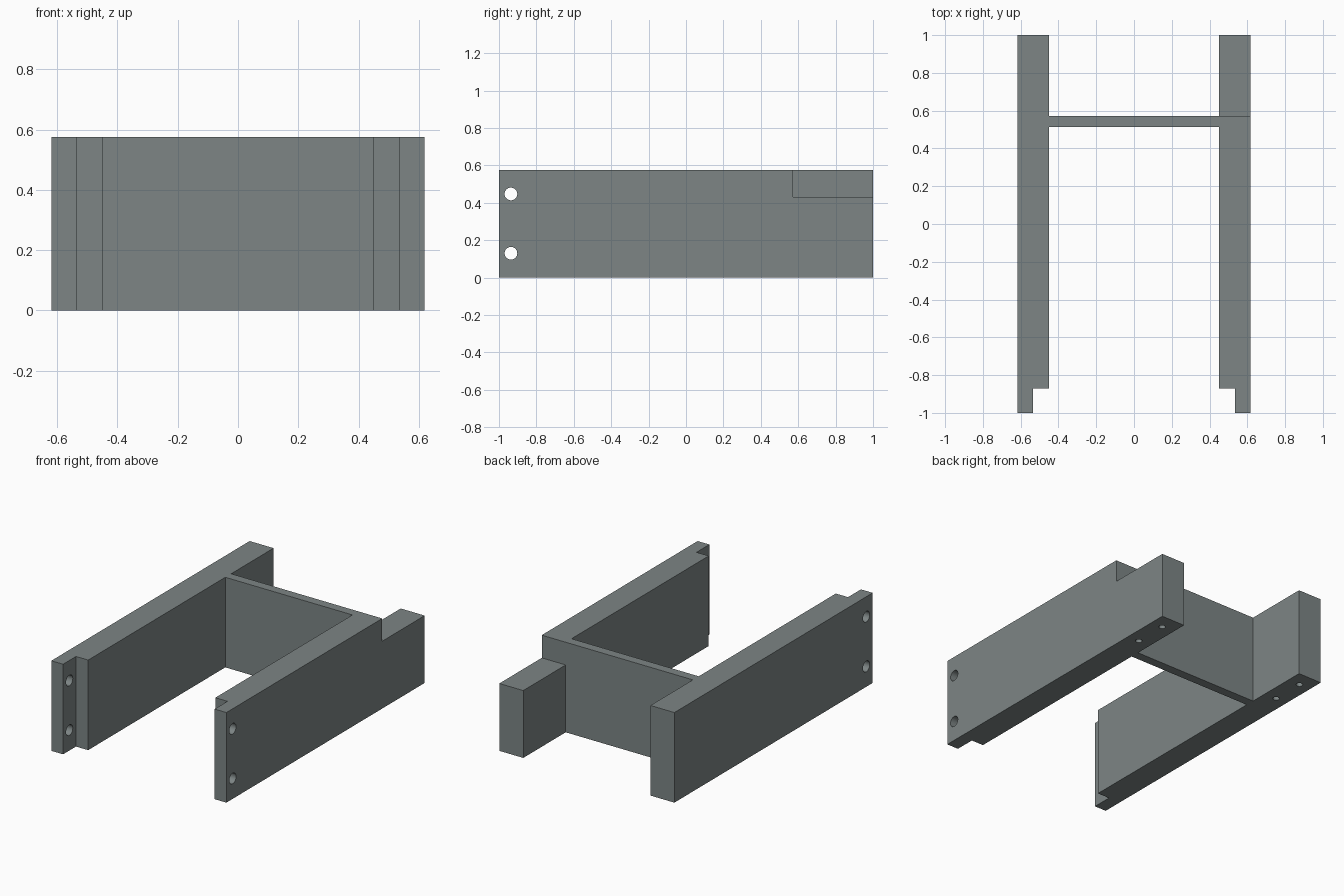
import bpy, bmesh, math
from mathutils import Matrix

if "Cube" in bpy.data.objects:
    bpy.data.objects.remove(bpy.data.objects["Cube"])

H = 0.575                                # overall height
OUT, MID, INN = 0.618, 0.535, 0.449      # arm outer, tongue inner, arm inner x
PLATE_F, PLATE_B = 0.513, 0.572          # cross plate front and back y
SHOULDER = -0.87                         # where the thin front tongues begin

grey = bpy.data.materials.new("slate grey")
grey.diffuse_color = (0.205, 0.235, 0.235, 1)
grey.use_nodes = True
grey.node_tree.nodes["Principled BSDF"].inputs["Base Color"].default_value = grey.diffuse_color


def make_object(name, bm):
    bmesh.ops.recalc_face_normals(bm, faces=bm.faces)
    mesh = bpy.data.meshes.new(name)
    bm.to_mesh(mesh)
    bm.free()
    mesh.materials.append(grey)
    ob = bpy.data.objects.new(name, mesh)
    bpy.context.collection.objects.link(ob)
    return ob


def cylinder(name, centre, radius, length, axis):
    bm = bmesh.new()
    turn = Matrix.Rotation(math.pi / 2, 4, 'Y') if axis == 'X' else Matrix()
    bmesh.ops.create_cone(bm, cap_ends=True, segments=32, radius1=radius,
                          radius2=radius, depth=length,
                          matrix=Matrix.Translation(centre) @ turn)
    return make_object(name, bm)


def box(name, lo, hi):
    bm = bmesh.new()
    mid = [(a + b) / 2 for a, b in zip(lo, hi)]
    size = [b - a for a, b in zip(lo, hi)]
    bmesh.ops.create_cube(bm, size=1, matrix=Matrix.Translation(mid) @ Matrix.Diagonal((*size, 1)))
    return make_object(name, bm)


# H-shaped frame: half outline mirrored, then extruded upwards
half = [(INN, PLATE_F), (INN, SHOULDER), (MID, SHOULDER), (MID, -1),
        (OUT, -1), (OUT, 1), (INN, 1), (INN, PLATE_B)]
outline = half + [(-x, y) for x, y in reversed(half)]
bm = bmesh.new()
base = bm.faces.new([bm.verts.new((x, y, 0)) for x, y in outline])
top = bmesh.ops.extrude_face_region(bm, geom=[base])
bmesh.ops.translate(bm, vec=(0, 0, H),
                    verts=[v for v in top["geom"] if isinstance(v, bmesh.types.BMVert)])
frame = make_object("bracket_frame", bm)

# Lowered rear end of the right arm
cutters = [box("rear_step_cutter", (INN - 0.01, PLATE_B, 0.43), (OUT + 0.1, 1.1, H + 0.1))]

for side in (-1, 1):
    # Cross holes through the front tongues
    for z in (0.13, 0.447):
        cutters.append(cylinder("tongue_hole_cutter", (side * 0.577, -0.936, z), 0.034, 0.2, 'X'))
    # Blind screw holes in the underside
    for y in (0.683, 0.90):
        cutters.append(cylinder("screw_hole_cutter", (side * 0.536, y, 0.05), 0.02, 0.3, 'Z'))

bpy.context.view_layer.objects.active = frame
for cutter in cutters:
    cutter.hide_render = True
    mod = frame.modifiers.new("cut", 'BOOLEAN')
    mod.operation = 'DIFFERENCE'
    mod.solver = 'EXACT'
    mod.object = cutter
    bpy.ops.object.modifier_apply(modifier=mod.name)
    bpy.data.objects.remove(cutter)

# Smooth hole walls, sharp block edges
bpy.ops.object.select_all(action='DESELECT')
frame.select_set(True)
bpy.ops.object.shade_smooth_by_angle(angle=math.radians(30))
